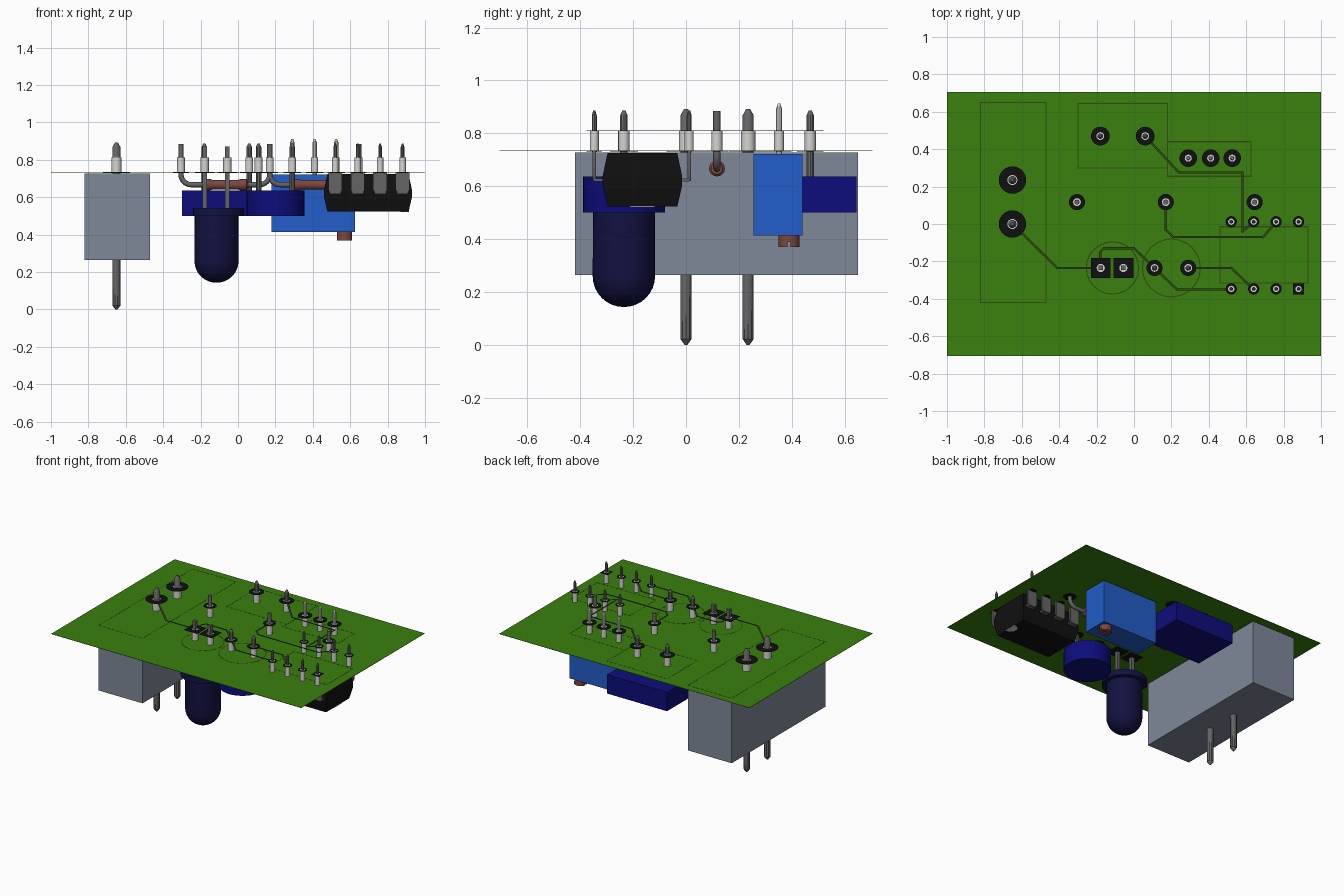
import bpy, bmesh, math
from math import cos, sin, pi

if "Cube" in bpy.data.objects:
    bpy.data.objects.remove(bpy.data.objects["Cube"])

def material(name, r, g, b):
    m = bpy.data.materials.new(name)
    m.diffuse_color = (r, g, b, 1)
    m.use_nodes = True
    m.node_tree.nodes["Principled BSDF"].inputs["Base Color"].default_value = m.diffuse_color
    return m

GREEN = material("board green", 0.042, 0.22, 0.004)
TRACE = material("dark olive", 0.03, 0.075, 0.005)
SLATE = material("slate grey", 0.21, 0.25, 0.32)
NAVY = material("lamp navy", 0.006, 0.006, 0.055)
BLUE = material("deep blue", 0.004, 0.004, 0.2)
BRIGHT = material("bright blue", 0.016, 0.11, 0.58)
COPPER = material("copper brown", 0.2, 0.065, 0.05)
BLACK = material("black", 0.005, 0.005, 0.005)
METAL = material("lead grey", 0.13, 0.13, 0.13)
PALE = material("pale metal", 0.66, 0.66, 0.64)

BOARD, PAD = 0.735, 0.81      # board level, floating pad level

def loft(name, rings, mat):
    """Skin a list of equal-length point rings and cap both ends."""
    bm = bmesh.new()
    vs = [[bm.verts.new(p) for p in ring] for ring in rings]
    n = len(vs[0])
    for a, b in zip(vs, vs[1:]):
        for i in range(n):
            j = (i + 1) % n
            bm.faces.new((a[i], a[j], b[j], b[i]))
    bm.faces.new(vs[0][::-1])
    bm.faces.new(vs[-1])
    bmesh.ops.recalc_face_normals(bm, faces=bm.faces)
    me = bpy.data.meshes.new(name)
    bm.to_mesh(me)
    bm.free()
    me.materials.append(mat)
    ob = bpy.data.objects.new(name, me)
    bpy.context.collection.objects.link(ob)
    return ob

def rect(x0, x1, y0, y1, z):
    return [(x0, y0, z), (x1, y0, z), (x1, y1, z), (x0, y1, z)]

def box(name, x0, x1, y0, y1, z0, z1, mat):
    return loft(name, [rect(x0, x1, y0, y1, z0), rect(x0, x1, y0, y1, z1)], mat)

def turned(name, x, y, profile, mat, seg=20):
    """Revolve (radius, z) points about a vertical axis."""
    return loft(name, [[(x + r * cos(2 * pi * i / seg), y + r * sin(2 * pi * i / seg), z)
                        for i in range(seg)] for r, z in profile], mat)

def pin(name, x, y, r, z0, z1, mat=METAL):
    turned(name, x, y, [(r, z0), (r, z1 - 0.02), (r * 0.4, z1)], mat, 10)

def hole(x, y, pad_r, barrel_r, square=False):
    """Plated barrel with a pad on each end."""
    turned("plated_barrel", x, y, [(barrel_r, BOARD - 0.002), (barrel_r, PAD + 0.0015)], PALE, 16)
    for z in (BOARD - 0.004, PAD - 0.001):
        if square:
            box("square_pad", x - pad_r, x + pad_r, y - pad_r, y + pad_r, z, z + 0.002, BLACK)
        else:
            turned("round_pad", x, y, [(pad_r, z), (pad_r, z + 0.002)], BLACK, 28)

def line(name, pts, z, w=0.012, closed=False):
    """Flat mitred strip along 2D points."""
    segs = list(zip(pts, pts[1:])) + ([(pts[-1], pts[0])] if closed else [])
    for (ax, ay), (bx, by) in segs:
        d = math.hypot(bx - ax, by - ay)
        ux, uy = (bx - ax) / d * w / 2, (by - ay) / d * w / 2
        ring = [(ax - ux - uy, ay - uy + ux), (ax - ux + uy, ay - uy - ux),
                (bx + ux + uy, by + uy - ux), (bx + ux - uy, by + uy + ux)]
        loft(name, [[(*p, z) for p in ring], [(*p, z + 0.001) for p in ring]], TRACE)

# circuit board sheet
box("board", -1, 1, -0.705, 0.705, BOARD - 0.002, BOARD, GREEN)

# floating copper tracks
for pts in ([(-0.65, 0), (-0.41, -0.235), (-0.18, -0.235)],
            [(-0.18, -0.235), (-0.18, -0.15), (-0.16, -0.13), (0, -0.13), (0.23, -0.35), (0.52, -0.35)],
            [(0.29, -0.235), (0.52, -0.235), (0.64, -0.35)],
            [(0.06, 0.47), (0.24, 0.275), (0.58, 0.275), (0.58, -0.04), (0.64, 0.01)],
            [(0.17, 0.12), (0.17, -0.03), (0.21, -0.07), (0.69, -0.07), (0.76, 0.01)]):
    line("track", pts, PAD - 0.0005)

# printed part outlines on the board
for x0, x1, y0, y1 in ((-0.82, -0.47, -0.42, 0.65), (-0.3, 0.18, 0.3, 0.645),
                       (0.18, 0.625, 0.255, 0.44), (0.46, 0.93, -0.315, -0.015)):
    line("printed_outline", [p[:2] for p in rect(x0, x1, y0, y1, 0)], BOARD - 0.0005, 0.006, True)
for cx, r in ((-0.115, 0.14), (0.2, 0.155)):
    line("printed_circle", [(cx + r * cos(pi * i / 12), -0.235 + r * sin(pi * i / 12)) for i in range(24)],
         BOARD - 0.0005, 0.006, True)

# connector block with two through pins
box("connector_block", -0.82, -0.47, -0.42, 0.65, 0.265, 0.727, SLATE)
for y in (0, 0.235):
    hole(-0.65, y, 0.073, 0.027)
    turned("connector_pin", -0.65, y, [(0.006, 0), (0.022, 0.022), (0.022, 0.868), (0.008, 0.892)], METAL, 10)

# round lamp with a flat-sided flange
dome = [(0.117 * sin(a * pi / 16) + 0.001, 0.26 - 0.117 * cos(a * pi / 16)) for a in range(9)]
turned("lamp_body", -0.115, -0.235, dome + [(0.117, 0.51)], NAVY, 32)
flange = turned("lamp_flange", -0.115, -0.235, [(0.148, 0.5), (0.148, 0.542)], NAVY, 32)
for v in flange.data.vertices:
    v.co.x = max(v.co.x, -0.24)
for x in (-0.178, -0.057):
    hole(x, -0.235, 0.053, 0.022, True)
    box("lamp_lead", x - 0.012, x + 0.012, -0.247, -0.223, 0.53, 0.872, METAL)

# disc capacitor and box capacitor
turned("disc_capacitor", 0.2, -0.235, [(0.155, 0.5), (0.155, 0.637)], BLUE, 32)
box("box_capacitor", -0.3, 0.18, 0.3, 0.645, 0.5, 0.637, BLUE)
for x, y, r in ((0.11, -0.235, 0.043), (0.29, -0.235, 0.043), (-0.18, 0.47, 0.05), (0.06, 0.47, 0.05)):
    hole(x, y, r, 0.021)
    pin("capacitor_lead", x, y, 0.015, 0.63, 0.887)

# adjustable trimmer with slotted screw
box("trimmer_body", 0.18, 0.625, 0.255, 0.44, 0.413, 0.722, BRIGHT)
for dy in (-1, 1):
    half = [(0.57 + 0.04 * cos(a * pi / 10), 0.39 + dy * (0.006 + 0.034 * sin(a * pi / 10))) for a in range(11)]
    loft("trimmer_screw_half", [[(*p, z) for p in half] for z in (0.37, 0.39)], COPPER)
turned("trimmer_screw", 0.57, 0.39, [(0.04, 0.388), (0.04, 0.414)], COPPER, 20)
for x in (0.29, 0.41, 0.525):
    hole(x, 0.352, 0.047, 0.019)
    pin("trimmer_lead", x, 0.352, 0.012, 0.72, 0.912, PALE)

# resistors with bent leads
for n, (x0, x1) in enumerate(((-0.305, 0.17), (0.17, 0.645))):
    mid, z, y, b = (x0 + x1) / 2, 0.667, 0.117, 0.055
    turned_pts = [(0.022, -0.12), (0.03, -0.112), (0.03, -0.08), (0.026, -0.07),
                  (0.026, 0.07), (0.03, 0.08), (0.03, 0.112), (0.022, 0.12)]
    loft("resistor_body", [[(mid + h, y + r * cos(pi * i / 10), z + r * sin(pi * i / 10))
                            for i in range(20)] for r, h in turned_pts], COPPER)
    bend = [(x0 + b - b * cos(a * pi / 12), z + b - b * sin(a * pi / 12)) for a in range(7)]
    path = [(x0, 0.885)] + bend
    path += [(x0 + x1 - px, pz) for px, pz in path[::-1]]
    cu = bpy.data.curves.new("resistor_lead", 'CURVE')
    cu.dimensions = '3D'
    cu.bevel_depth, cu.bevel_resolution, cu.use_fill_caps = 0.014, 2, True
    sp = cu.splines.new('POLY')
    sp.points.add(len(path) - 1)
    for p, (px, pz) in zip(sp.points, path):
        p.co = (px, y, pz, 1)
    cu.materials.append(METAL)
    bpy.context.collection.objects.link(bpy.data.objects.new("resistor_lead", cu))
for x in (-0.305, 0.17, 0.645):
    hole(x, 0.117, 0.043, 0.021)

# chip: body tapered above and below its waist, orientation notch, eight legs
t = 0.018
loft("chip_body", [rect(0.46 + t, 0.93 - t, -0.315 + t, -0.015 - t, 0.523),
                   rect(0.46, 0.93, -0.315, -0.015, 0.6),
                   rect(0.46, 0.93, -0.315, -0.015, 0.64),
                   rect(0.46 + t, 0.93 - t, -0.315 + t, -0.015 - t, 0.725)], BLACK)
notch = [(0.913 - 0.045 * sin(a * pi / 12), -0.165 + 0.045 * cos(a * pi / 12)) for a in range(13)]
loft("chip_notch", [[(*p, z) for p in notch] for z in (0.521, 0.526)], PALE)
for x in (0.52, 0.64, 0.76, 0.88):
    for y, inner in ((-0.347, -0.31), (0.012, -0.02)):
        hole(x, y, 0.03, 0.017, square=(x == 0.88 and y < 0))
        shape = [(-0.037, 0.735), (-0.037, 0.64), (-0.025, 0.62), (0.025, 0.62), (0.037, 0.64), (0.037, 0.735)]
        loft("chip_leg", [[(x + a, y + d, z) for a, z in shape] for d in (-0.006, 0.006)], METAL)
        box("chip_leg_shoulder", x - 0.03, x + 0.03, min(y, inner), max(y, inner), 0.618, 0.63, METAL)
        pin("chip_leg_tip", x, y, 0.01, 0.73, 0.887)

# smooth round parts, keep corners crisp
bpy.ops.object.select_all(action='DESELECT')
for ob in bpy.data.objects:
    if ob.type == 'MESH':
        ob.select_set(True)
        bpy.context.view_layer.objects.active = ob
bpy.ops.object.shade_smooth_by_angle(angle=math.radians(32))
